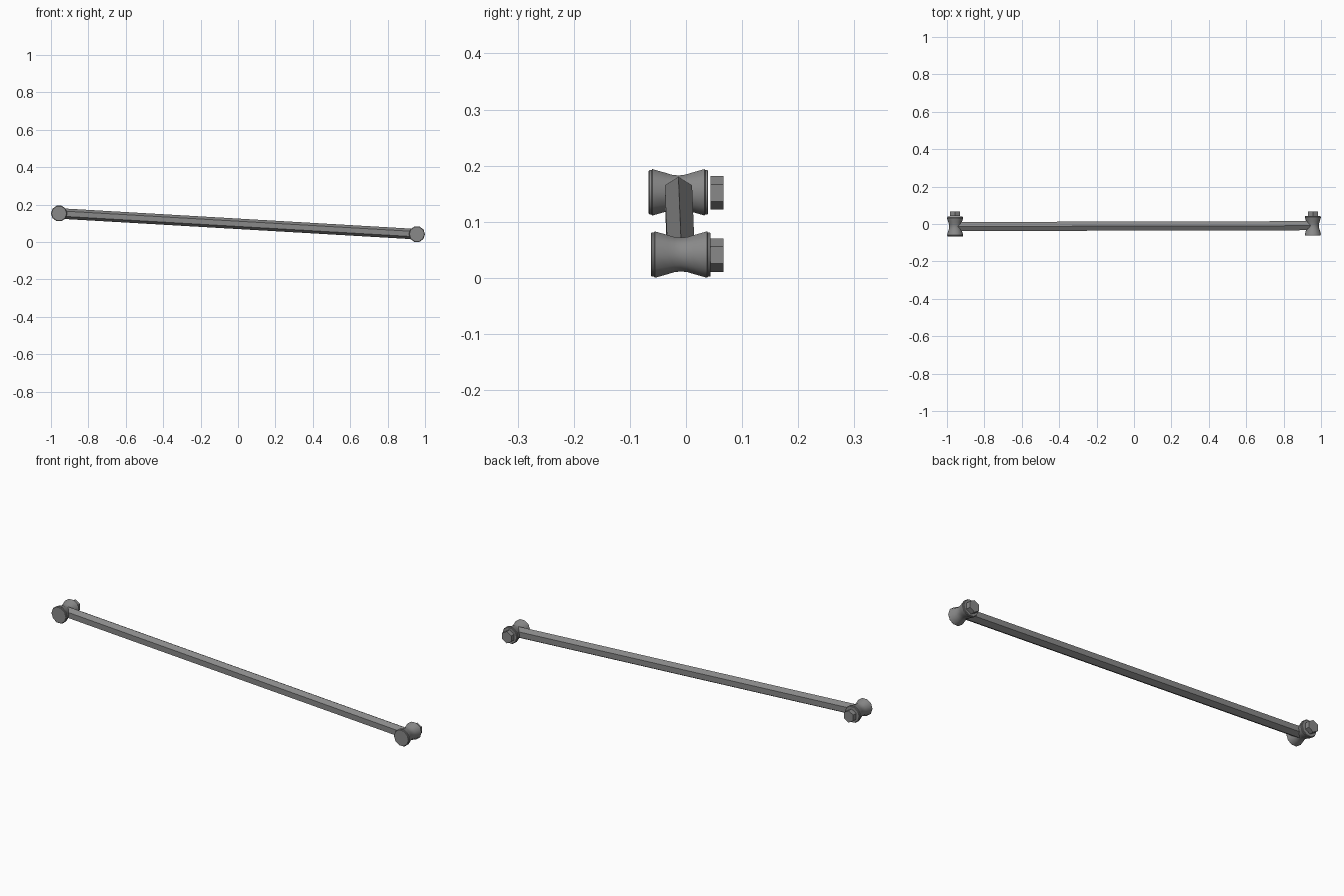
import bpy, bmesh, math
from mathutils import Vector

if "Cube" in bpy.data.objects:
    bpy.data.objects.remove(bpy.data.objects["Cube"])

# Dark grey shared by all parts
grey = bpy.data.materials.new("dark_grey")
grey.diffuse_color = (0.25, 0.25, 0.25, 1)
grey.use_nodes = True
grey.node_tree.nodes["Principled BSDF"].inputs["Base Color"].default_value = grey.diffuse_color


def make_object(name, bm, smooth=False):
    bmesh.ops.recalc_face_normals(bm, faces=bm.faces)
    me = bpy.data.meshes.new(name)
    bm.to_mesh(me)
    bm.free()
    me.materials.append(grey)
    ob = bpy.data.objects.new(name, me)
    bpy.context.collection.objects.link(ob)
    if smooth:
        bpy.ops.object.select_all(action='DESELECT')
        ob.select_set(True)
        bpy.context.view_layer.objects.active = ob
        bpy.ops.object.shade_smooth_by_angle(angle=math.radians(38))
    return ob


def lathe_y(name, profile, centre, sides, start=0.0, smooth=True):
    """Turn (y, radius) points around the y axis, with flat end caps."""
    bm = bmesh.new()
    rings = []
    for y, r in profile:
        ring = []
        for i in range(sides):
            a = start + 2 * math.pi * i / sides
            p = Vector((r * math.sin(a), y, r * math.cos(a)))
            ring.append(bm.verts.new(p + centre))
        rings.append(ring)
    for a, b in zip(rings, rings[1:]):
        for i in range(sides):
            j = (i + 1) % sides
            bm.faces.new((a[i], a[j], b[j], b[i]))
    bm.faces.new(rings[0])
    bm.faces.new(rings[-1])
    return make_object(name, bm, smooth)


left = Vector((-0.9565, -0.0135, 0.1525))
right = Vector((0.9565, -0.009, 0.0415))

# Waisted rubber bushings: half profile mirrored about the middle
half = [(0.0, 0.0315), (0.012, 0.0330), (0.023, 0.0365),
        (0.0465, 0.0435), (0.048, 0.0415), (0.0515, 0.0415), (0.053, 0.040)]
bushing_profile = [(-y, r) for y, r in reversed(half[1:])] + half

for side, c in (("left", left), ("right", right)):
    lathe_y(side + "_bushing", bushing_profile, c, 10, math.pi / 10)
    axis = Vector((c.x, 0, c.z))
    # Hexagonal bolt head on the back, with corners up and down
    lathe_y(side + "_bolt_head", [(0.044, 0.030), (0.067, 0.030)],
            axis + Vector((0, 0, -0.001)), 6, smooth=False)

# Hexagonal bar with a ridge on top, running between the bushings
bm = bmesh.new()
d = (right - left).normalized()
ends = []
for p in (left + d * 0.012, right - d * 0.012):
    ring = []
    for i in range(6):
        a = math.pi / 3 * i
        ring.append(bm.verts.new(
            p + Vector((0, 0.028 * math.sin(a), 0.028 * math.cos(a)))))
    ends.append(ring)
for i in range(6):
    j = (i + 1) % 6
    bm.faces.new((ends[0][i], ends[0][j], ends[1][j], ends[1][i]))
bm.faces.new(ends[0])
bm.faces.new(ends[1])
make_object("hexagonal_bar", bm)
